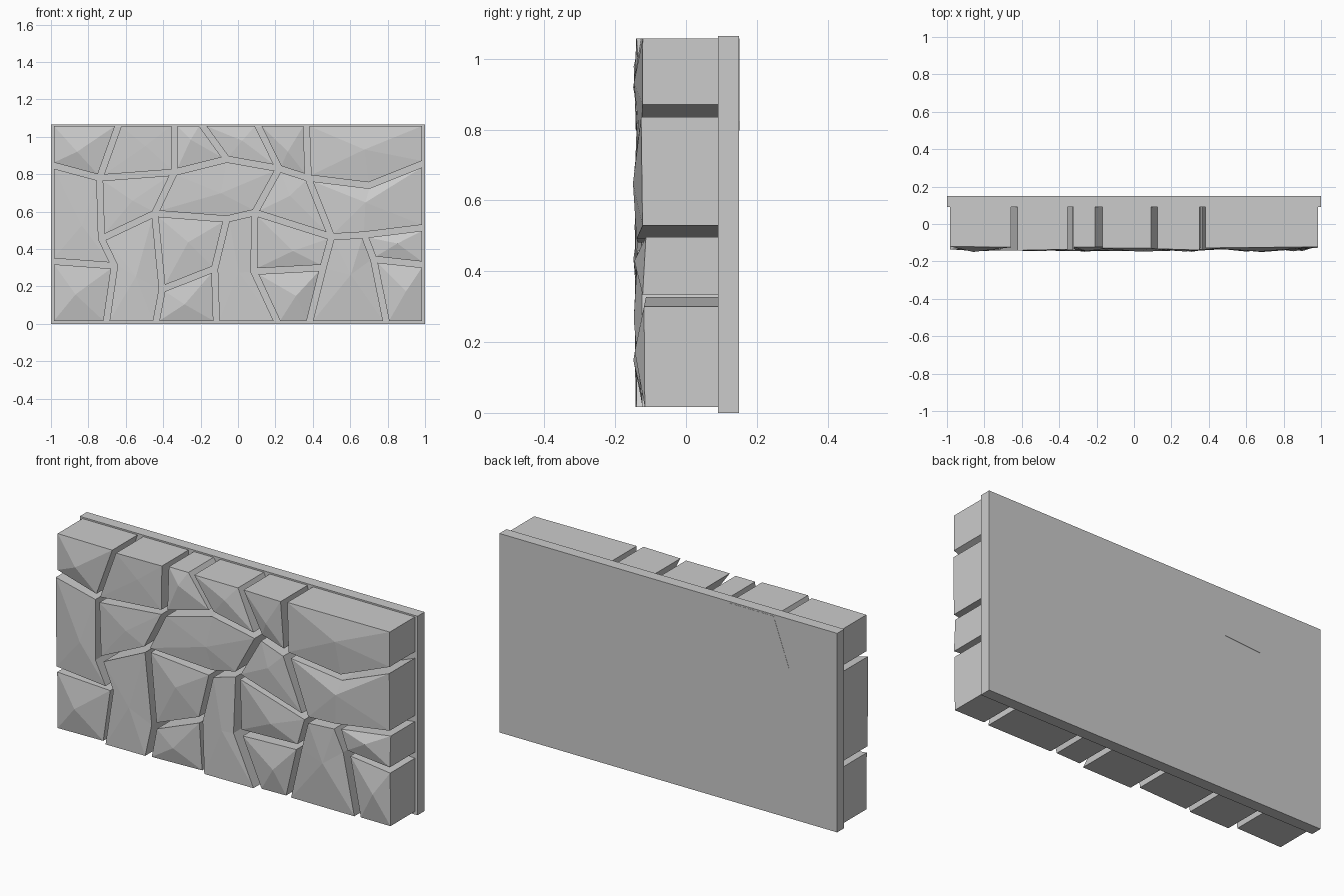
import bpy, bmesh, random
from mathutils import Vector

if "Cube" in bpy.data.objects:
    bpy.data.objects.remove(bpy.data.objects["Cube"])

random.seed(4)
HALF_GAP = 0.016

# Joint network of the stonework: each letter is a junction (x, z)
J = {}
def row(names, *pts):
    J.update({n: Vector(p) for n, p in zip(names, pts)})

row("ABCDEFG", (-1, 1.073), (-.635, 1.073), (-.34, 1.073), (-.2, 1.073), (.1, 1.073), (.365, 1.073), (1, 1.073))
row("HIJKLMNO", (-1, .85), (-.74, .78), (-.34, .81), (-.06, .88), (.22, .83), (.375, .78), (.7, .74), (1, .86))
row("PQRSTUV", (-.73, .455), (-.445, .59), (-.06, .56), (.09, .595), (.5, .465), (.675, .475), (1, .515))
row("WXYZabcd", (-1, .335), (-.66, .31), (-.405, .185), (-.125, .295), (.085, .28), (.455, .3), (.725, .345), (1, .315))
row("efghijkl", (-1, 0), (-.705, 0), (-.44, 0), (-.115, 0), (.215, 0), (.38, 0), (.795, 0), (1, 0))

# Stones: outline through the junctions (clockwise) and mean depth of the rim
STONES = {
    "ABIH": .118, "BCJI": .136, "CDKJ": .128, "DELK": .136, "EFML": .132, "FGONM": .129,
    "HIPXW": .132, "IJQP": .135, "JKLSRQ": .136, "LMTS": .132, "MNOVUT": .131,
    "PQYgfX": .134, "QRZY": .124, "RSaihZ": .135, "STba": .124, "UVdc": .122,
    "WXfe": .119, "YZhg": .122, "abji": .125, "TUckjb": .131, "cdlk": .119,
}

def inset(poly, d):
    """Mitred inward offset of a clockwise outline."""
    out = []
    for i, p in enumerate(poly):
        a = (p - poly[i - 1]).normalized()
        b = (poly[(i + 1) % len(poly)] - p).normalized()
        na, nb = Vector((a.y, -a.x)), Vector((b.y, -b.x))
        out.append(p + (na + nb) * d / (1 + na.dot(nb)))
    return out

def make_stone(name, outline, rim, back):
    bm = bmesh.new()
    pts = inset(outline, HALF_GAP)
    mid = sum(pts, Vector((0, 0))) / len(pts)
    mid += Vector((random.uniform(-.03, .03), random.uniform(-.03, .03)))
    front = [bm.verts.new((p.x, -rim + random.uniform(-.009, .009), p.y)) for p in pts]
    rear = [bm.verts.new((p.x, back, p.y)) for p in pts]
    peak = bm.verts.new((mid.x, -random.uniform(.143, .15), mid.y))
    n = len(pts)
    for i in range(n):
        k = (i + 1) % n
        bm.faces.new((front[i], front[k], peak))
        bm.faces.new((front[i], rear[i], rear[k], front[k]))
    bm.faces.new(rear)
    bmesh.ops.recalc_face_normals(bm, faces=bm.faces)
    me = bpy.data.meshes.new(name)
    bm.to_mesh(me)
    bm.free()
    bpy.context.collection.objects.link(bpy.data.objects.new(name, me))

# Faceted stones; the second one just shows through the back
for i, (path, rim) in enumerate(STONES.items(), 1):
    make_stone(f"stone_{i:02d}", [J[c] for c in path], rim, .151 if path == "BCJI" else .12)

# Mortar backing slab
bpy.ops.mesh.primitive_cube_add(size=1, location=(0, .12, .5325))
slab = bpy.context.object
slab.name = "backing_slab"
slab.scale = (2, .06, 1.065)
